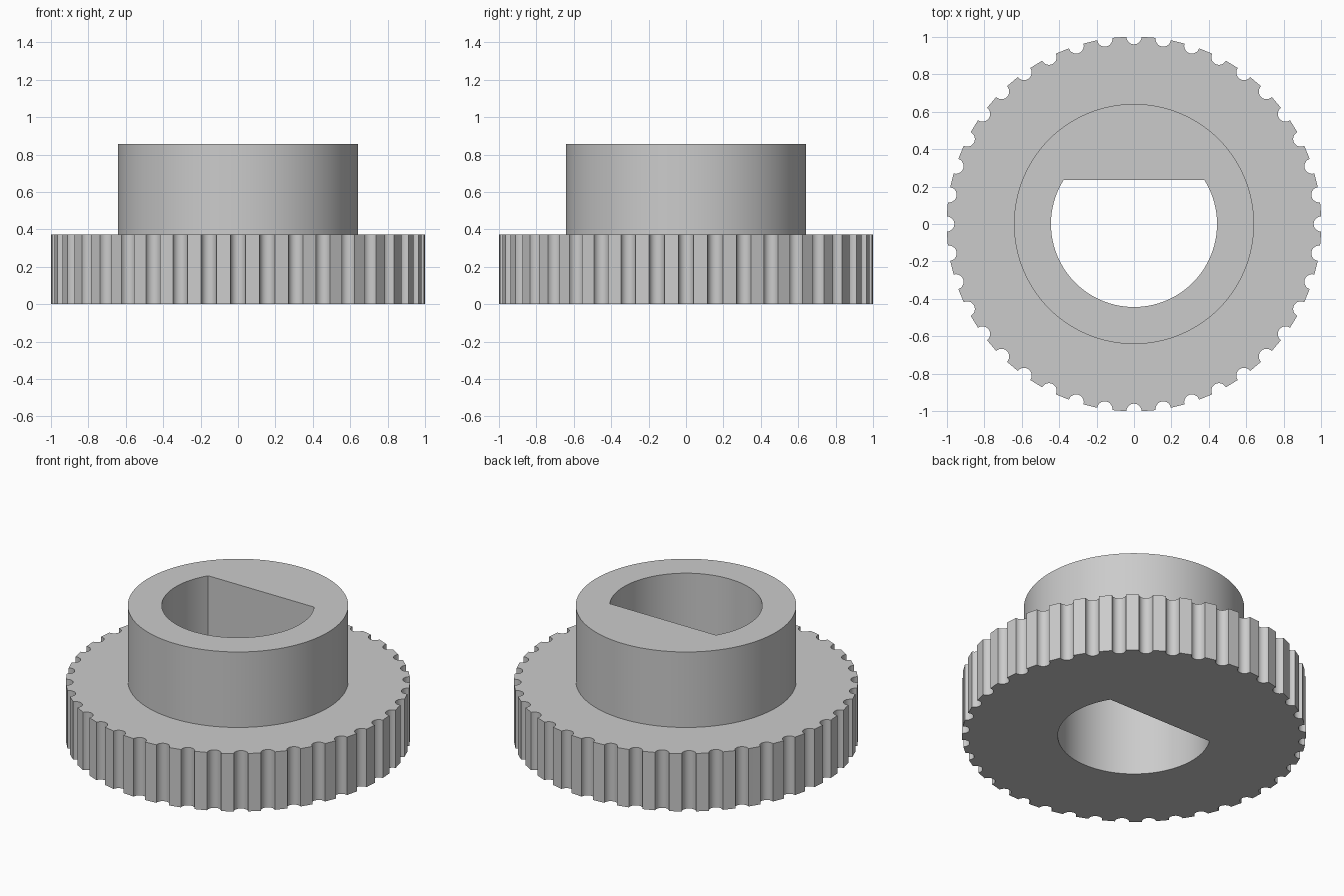
import bpy
import bmesh
from math import cos, sin, pi, tau, asin
from mathutils import Vector

if "Cube" in bpy.data.objects:
    bpy.data.objects.remove(bpy.data.objects["Cube"], do_unlink=True)

RIM_R, HUB_R, BORE_R = 1.001, 0.642, 0.444
RIM_TOP, HUB_TOP = 0.372, 0.857
FLAT_Y = 0.235
NOTCHES, NOTCH_R = 40, 0.041


def polar(radius, angle):
    return Vector((radius * cos(angle), radius * sin(angle), 0))


def circle(radius, count):
    return [polar(radius, tau * i / count) for i in range(count)]


def notched_rim():
    """Outer outline: a round scoop, then a short land, repeated."""
    points, step, arc = [], tau / NOTCHES, 10
    for n in range(NOTCHES):
        a = n * step
        centre = polar(RIM_R, a)
        points += [centre + polar(NOTCH_R, a - pi / 2 - pi * i / arc)
                   for i in range(arc + 1)]
        points.append(polar(RIM_R, a + step / 2))
    return points


def d_bore(count=72):
    """Round hole closed by a flat chord on the back side."""
    a = asin(FLAT_Y / BORE_R)
    sweep = pi + 2 * a
    return [polar(BORE_R, pi - a + sweep * i / count) for i in range(count + 1)]


bm = bmesh.new()


def ring(points, z):
    verts = [bm.verts.new((p.x, p.y, z)) for p in points]
    for i, v in enumerate(verts):
        bm.edges.new((verts[i - 1], v))
    return verts


def wall(low, high):
    for i in range(len(low)):
        bm.faces.new((low[i - 1], low[i], high[i], high[i - 1]))


def cap(outer, inner):
    edges = [bm.edges.get((r[i - 1], r[i])) for r in (outer, inner) for i in range(len(r))]
    bmesh.ops.triangle_fill(bm, use_beauty=True, use_dissolve=False, edges=edges)


# Outlines at each level
rim_low, rim_high = ring(notched_rim(), 0), ring(notched_rim(), RIM_TOP)
hub_low, hub_high = ring(circle(HUB_R, 96), RIM_TOP), ring(circle(HUB_R, 96), HUB_TOP)
bore_low, bore_high = ring(d_bore(), 0), ring(d_bore(), HUB_TOP)

# Underside, shoulder and top face
cap(rim_low, bore_low)
cap(rim_high, hub_low)
cap(hub_high, bore_high)

# Upright walls
wall(rim_low, rim_high)
wall(hub_low, hub_high)
wall(bore_low, bore_high)
bmesh.ops.recalc_face_normals(bm, faces=bm.faces)

mesh = bpy.data.meshes.new("notched_pulley")
bm.to_mesh(mesh)
bm.free()
pulley = bpy.data.objects.new("notched_pulley", mesh)
bpy.context.collection.objects.link(pulley)

# Plain grey
grey = bpy.data.materials.new("light_grey")
grey.use_nodes = True
colour = (0.6, 0.6, 0.6, 1)
grey.diffuse_color = colour
grey.node_tree.nodes["Principled BSDF"].inputs["Base Color"].default_value = colour
mesh.materials.append(grey)

bpy.ops.object.select_all(action="DESELECT")
pulley.select_set(True)
bpy.context.view_layer.objects.active = pulley
bpy.ops.object.shade_smooth_by_angle(angle=pi / 6)
